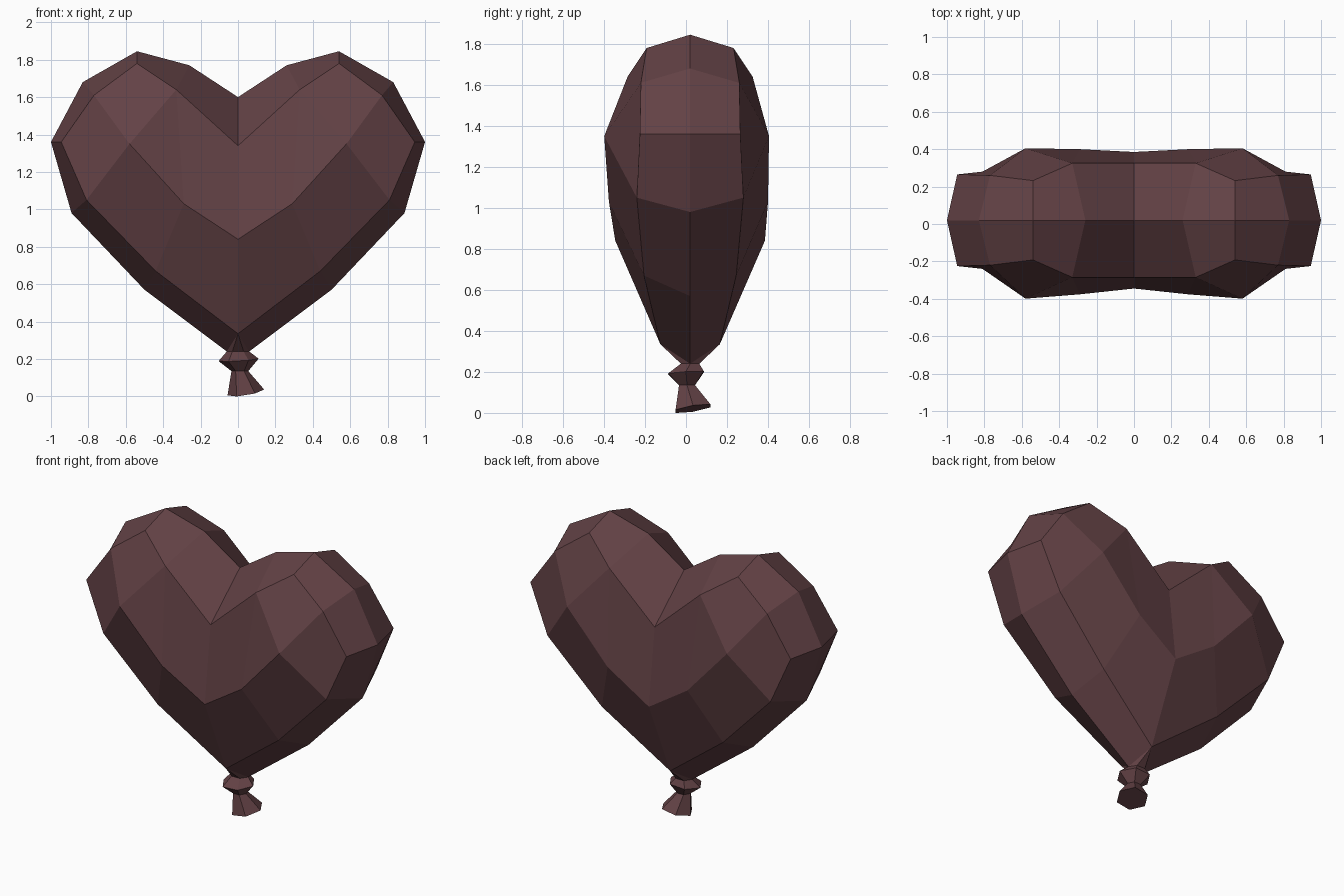
import bpy, bmesh
from math import cos, sin, radians

cube = bpy.data.objects.get("Cube")
if cube:
    bpy.data.objects.remove(cube)

# Single rubber colour
rubber = bpy.data.materials.new("dusky_maroon")
rubber.use_nodes = True
COLOUR = (0.125, 0.054, 0.060, 1)
rubber.diffuse_color = COLOUR
shader = rubber.node_tree.nodes["Principled BSDF"]
shader.inputs["Base Color"].default_value = COLOUR
shader.inputs["Roughness"].default_value = 0.8


def finish(bm, name):
    bmesh.ops.remove_doubles(bm, verts=bm.verts, dist=0.001)
    bmesh.ops.recalc_face_normals(bm, faces=bm.faces)
    mesh = bpy.data.meshes.new(name)
    bm.to_mesh(mesh)
    bm.free()
    mesh.materials.append(rubber)
    obj = bpy.data.objects.new(name, mesh)
    bpy.context.collection.objects.link(obj)
    return obj


MID = 0.02  # depth of the centre seam

# Seam around one lobe, from the neck up to the cleft: x, z
seam = [(0.06, 0.24), (0.5, 0.57), (0.89, 0.98), (1.0, 1.36),
        (0.83, 1.68), (0.54, 1.845), (0.26, 1.77), (0, 1.6)]
# Shoulder loop just inside the seam: x, z, half depth
shoulder = [(0, 0.335, 0.145), (0.44, 0.67, 0.225), (0.81, 1.05, 0.26), (0.945, 1.36, 0.245),
            (0.77, 1.61, 0.24), (0.54, 1.78, 0.212), (0.33, 1.64, 0.305), (0, 1.34, 0.305)]
# Crest of the face: x, z, half depth, depth centre
crest = [(0, 0.84, 0.365, 0.02), (0.29, 1.03, 0.388, 0.012), (0.58, 1.35, 0.402, 0.003)]

# Heart-shaped balloon, built as four mirrored quarters
bm = bmesh.new()
for sx in (1, -1):
    for sy in (1, -1):
        s = [bm.verts.new((sx * x, MID, z)) for x, z in seam]
        h = [bm.verts.new((sx * x, MID + sy * d, z)) for x, z, d in shoulder]
        c = [bm.verts.new((sx * x, m + sy * d, z)) for x, z, d, m in crest]
        n = bm.verts.new((sx * 0.03, MID + sy * 0.045, 0.24))
        for i in range(1, 7):
            bm.faces.new((s[i], s[i + 1], h[i + 1], h[i]))
        bm.faces.new((s[0], s[1], h[1], h[0]))
        bm.faces.new((s[0], h[0], n))
        bm.faces.new((h[0], h[1], c[1], c[0]))
        bm.faces.new((h[1], h[2], c[2], c[1]))
        bm.faces.new((h[2], h[3], h[4], c[2]))
        bm.faces.new((h[4], h[5], h[6], c[2]))
        bm.faces.new((h[6], c[1], c[2]))
        bm.faces.new((h[6], h[7], c[0], c[1]))
# Close the small triangles above the neck, front and back
bmesh.ops.remove_doubles(bm, verts=bm.verts, dist=0.001)
for sy in (1, -1):
    tri = [v for v in bm.verts if v.co.z < 0.35 and (v.co.y - MID) * sy > 0.01]
    bm.faces.new(tri)
finish(bm, "heart_balloon")

# Tied knot and flared tail: centre x, centre y, z, radius x, radius y, tilt
rings = [(0, 0.02, 0.24, 0.06, 0.052, 0),
         (0.003, 0.0, 0.195, 0.107, 0.1, 0.06),
         (0.01, 0.005, 0.135, 0.045, 0.045, 0),
         (0.042, 0.034, 0.021, 0.098, 0.098, 0.16)]
SIDES = 6
bm = bmesh.new()
previous = None
for cx, cy, z, rx, ry, tilt in rings:
    loop = []
    for k in range(SIDES):
        a = radians(360 * k / SIDES)
        dx, dy = rx * cos(a), ry * sin(a)
        loop.append(bm.verts.new((cx + dx, cy + dy, z + tilt * (dx + dy))))
    if previous:
        for k in range(SIDES):
            j = (k + 1) % SIDES
            bm.faces.new((previous[k], previous[j], loop[j], loop[k]))
    previous = loop
bm.faces.new(previous)
finish(bm, "knot_and_tail")
